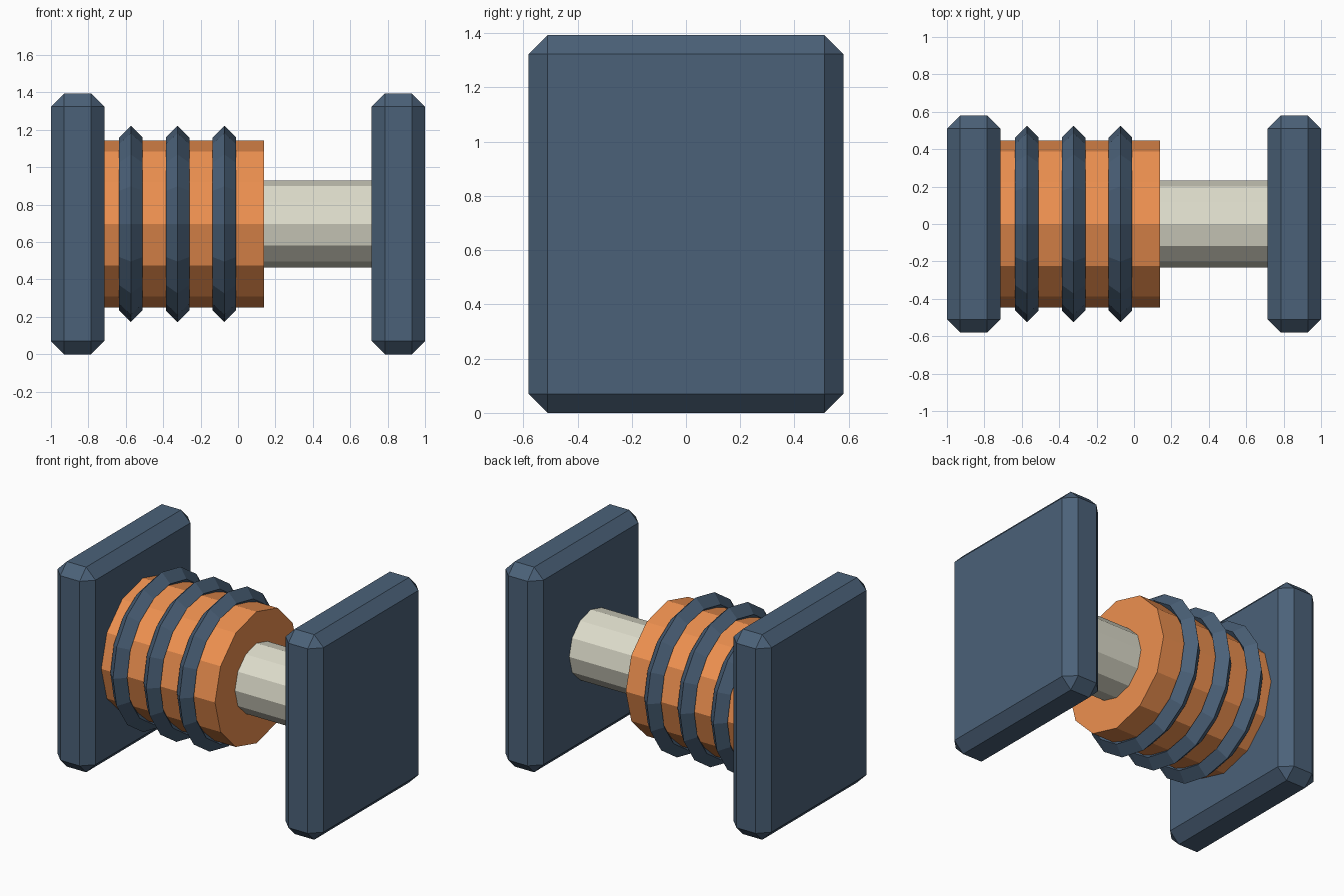
import bpy
from math import pi

if "Cube" in bpy.data.objects:
    bpy.data.objects.remove(bpy.data.objects["Cube"])

CENTRE_Z = 0.697


def material(name, colour):
    m = bpy.data.materials.new(name)
    m.diffuse_color = (*colour, 1)
    m.use_nodes = True
    m.node_tree.nodes["Principled BSDF"].inputs["Base Color"].default_value = m.diffuse_color
    return m


BLUE = material("slate_blue", (0.07, 0.12, 0.19))
ORANGE = material("orange", (0.85, 0.28, 0.08))
CREAM = material("cream", (0.73, 0.72, 0.60))


def finish(name, mat):
    ob = bpy.context.object
    ob.name = name
    ob.data.materials.append(mat)
    return ob


def plate(name, x):
    bpy.ops.mesh.primitive_cube_add(size=1, location=(x, 0, CENTRE_Z))
    ob = finish(name, BLUE)
    ob.scale = (0.285, 1.16, 2 * CENTRE_Z)
    bpy.ops.object.transform_apply(location=False, rotation=False, scale=True)
    bevel = ob.modifiers.new("chamfer", 'BEVEL')
    bevel.width = 0.07
    bevel.segments = 1


def rod(name, x0, x1, radius, mat):
    bpy.ops.mesh.primitive_cylinder_add(
        vertices=12, radius=radius, depth=x1 - x0,
        location=((x0 + x1) / 2, 0, CENTRE_Z), rotation=(0, pi / 2, 0))
    finish(name, mat)


# end plates
plate("left_plate", -0.8575)
plate("right_plate", 0.8575)

# thick sleeve and the thinner shaft sliding into it
rod("sleeve", -0.73, 0.14, 0.447, ORANGE)
rod("shaft", -0.73, 0.73, 0.233, CREAM)

# diamond-section rings around the sleeve
for i in range(3):
    bpy.ops.mesh.primitive_torus_add(
        major_segments=16, minor_segments=4,
        major_radius=0.462, minor_radius=0.063,
        location=(-0.573 + i * 0.25, 0, CENTRE_Z), rotation=(0, pi / 2, 0))
    finish(f"ring_{i + 1}", BLUE)
